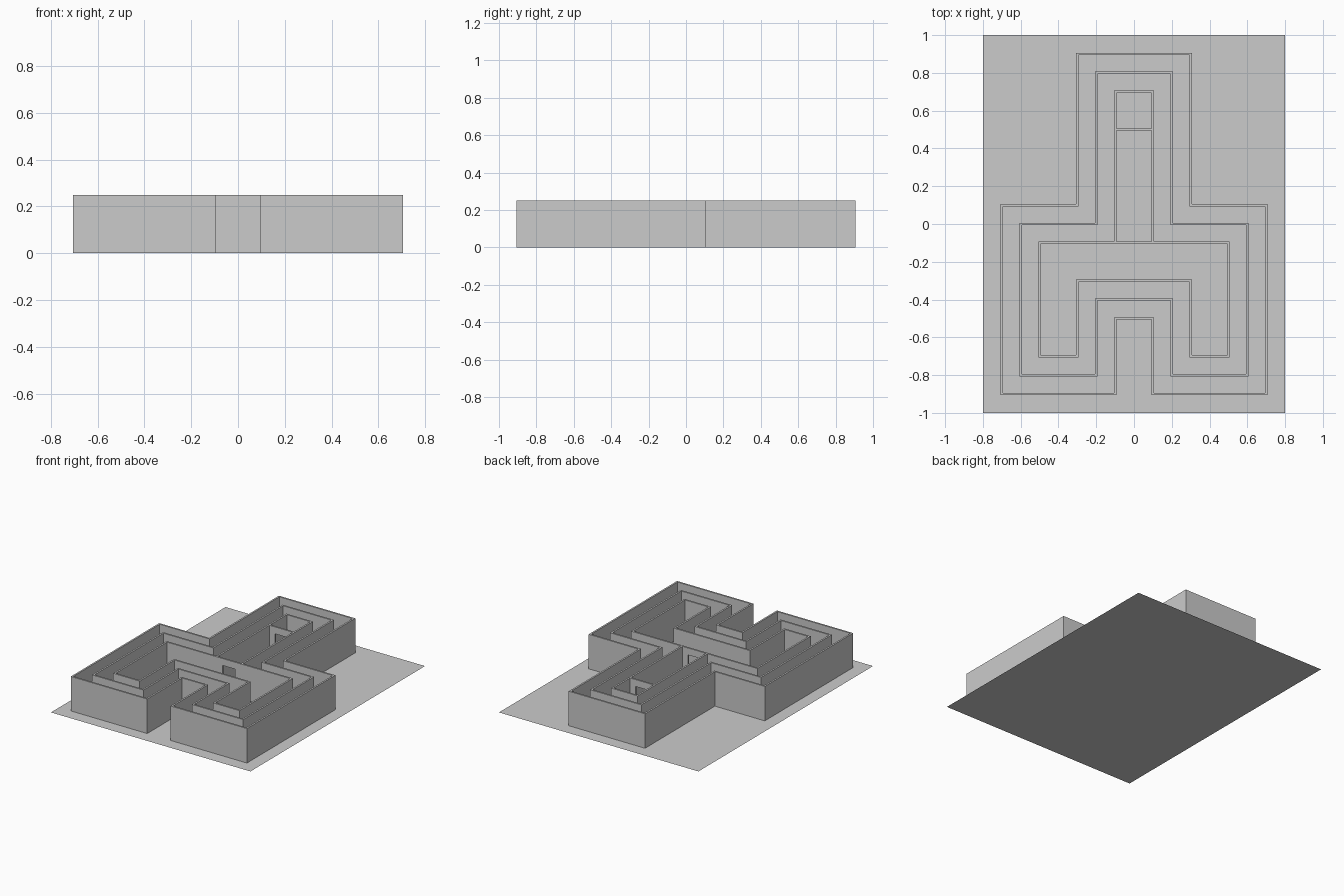
import bpy, bmesh

if "Cube" in bpy.data.objects:
    bpy.data.objects.remove(bpy.data.objects["Cube"])

H = 0.25     # wall height
T = 0.00625  # half wall thickness


def finish(bm, name):
    bmesh.ops.recalc_face_normals(bm, faces=bm.faces)
    mesh = bpy.data.meshes.new(name)
    bm.to_mesh(mesh)
    bm.free()
    obj = bpy.data.objects.new(name, mesh)
    bpy.context.collection.objects.link(obj)
    return obj


def offset(pts, d):
    """Mitred outward offset of a clockwise right-angled outline."""
    out = []
    for i, (x, y) in enumerate(pts):
        (px, py), (nx, ny) = pts[i - 1], pts[(i + 1) % len(pts)]
        sign = lambda v: (v > 1e-6) - (v < -1e-6)
        # left-hand normals of the two adjoining edges
        ox = -sign(y - py) - sign(ny - y)
        oy = sign(x - px) + sign(nx - x)
        out.append((x + ox * d, y + oy * d))
    return out


def ring_wall(name, half):
    """Thin wall following a mirrored, closed outline."""
    pts = half + [(-x, y) for x, y in reversed(half)]
    bm = bmesh.new()
    loops = [[bm.verts.new((x, y, z)) for x, y in offset(pts, d)]
             for d, z in ((T, 0), (T, H), (-T, H), (-T, 0))]
    n = len(pts)
    for a, b in zip(loops, loops[1:] + loops[:1]):
        for i in range(n):
            j = (i + 1) % n
            bm.faces.new((a[i], a[j], b[j], b[i]))
    return finish(bm, name)


def door_wall(name, y, w=0.1 - T, dw=0.05, dh=0.2):
    """Cross wall with a central doorway."""
    prof = [(-w, 0), (-w, H), (w, H), (w, 0), (dw, 0), (dw, dh), (-dw, dh), (-dw, 0)]
    bm = bmesh.new()
    face = bm.faces.new([bm.verts.new((x, y - T, z)) for x, z in prof])
    ext = bmesh.ops.extrude_face_region(bm, geom=[face], use_keep_orig=True)
    verts = [g for g in ext["geom"] if isinstance(g, bmesh.types.BMVert)]
    bmesh.ops.translate(bm, verts=verts, vec=(0, 2 * T, 0))
    return finish(bm, name)


# Flat base sheet
bm = bmesh.new()
bm.faces.new([bm.verts.new(p) for p in
              ((-0.8, -1, 0), (0.8, -1, 0), (0.8, 1, 0), (-0.8, 1, 0))])
finish(bm, "ground_sheet")

# Three nested walls: right half of each outline, clockwise from the back
ring_wall("outer_wall", [(0.3, 0.9), (0.3, 0.1), (0.7, 0.1),
                         (0.7, -0.9), (0.1, -0.9), (0.1, -0.5)])
ring_wall("middle_wall", [(0.2, 0.8), (0.2, 0.0), (0.6, 0.0),
                          (0.6, -0.8), (0.2, -0.8), (0.2, -0.4)])
ring_wall("inner_wall", [(0.1, 0.7), (0.1, -0.1), (0.5, -0.1),
                         (0.5, -0.7), (0.3, -0.7), (0.3, -0.3)])

# Doorway walls across the narrow hall
door_wall("hall_door_wall", -0.1)
door_wall("chamber_door_wall", 0.5)
